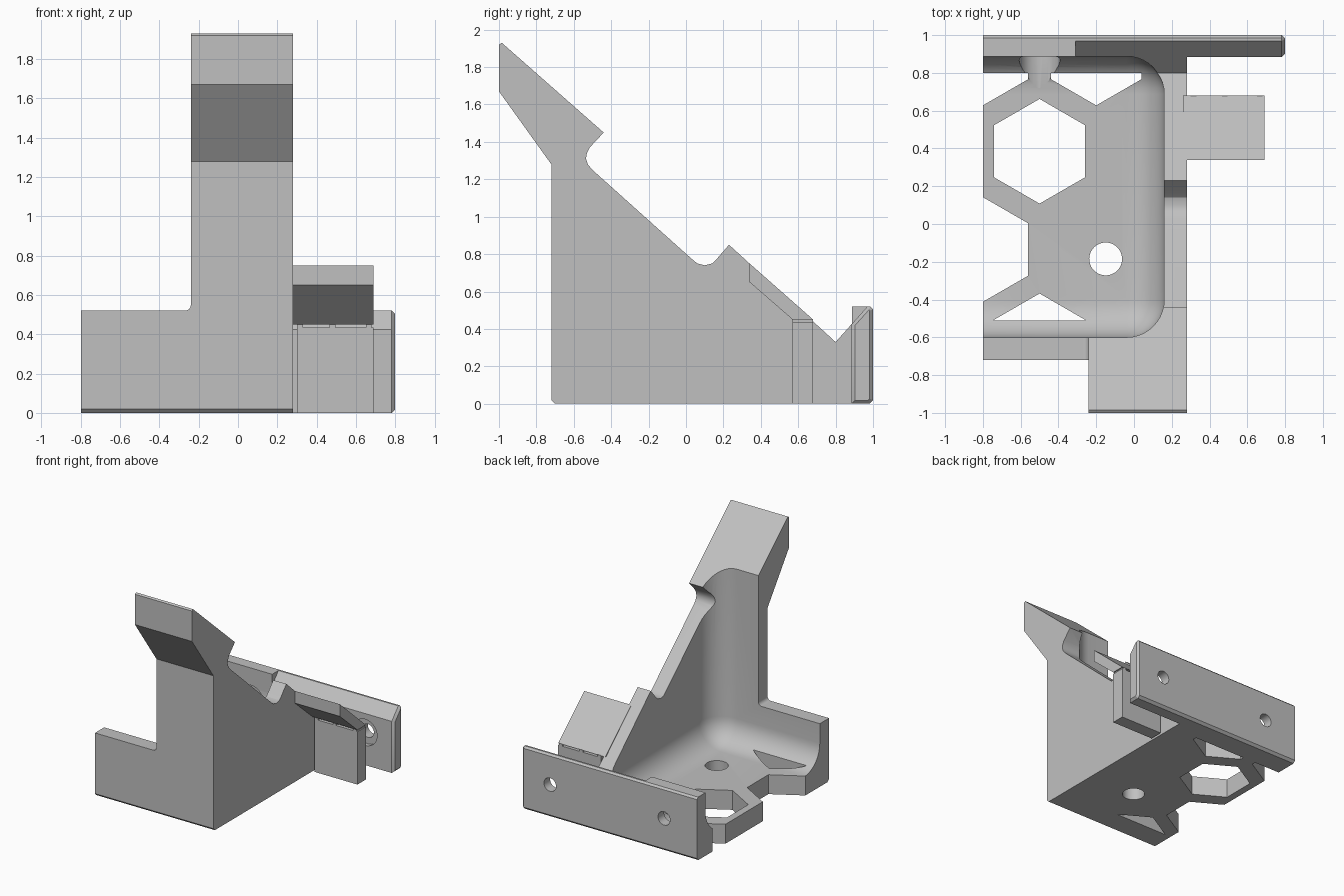
import bpy
import bmesh
import math
from mathutils import Vector, Matrix

cube = bpy.data.objects.get("Cube")
if cube:
    bpy.data.objects.remove(cube, do_unlink=True)

grey = bpy.data.materials.new("light grey plastic")
grey.use_nodes = True
grey.diffuse_color = (0.53, 0.53, 0.53, 1)
grey.node_tree.nodes["Principled BSDF"].inputs["Base Color"].default_value = grey.diffuse_color


def finish(bm, name):
    bmesh.ops.recalc_face_normals(bm, faces=bm.faces)
    mesh = bpy.data.meshes.new(name)
    bm.to_mesh(mesh)
    bm.free()
    mesh.materials.append(grey)
    obj = bpy.data.objects.new(name, mesh)
    bpy.context.collection.objects.link(obj)
    return obj


def prism(name, points, x0, x1, end_chamfer=0):
    """Extrude a (y, z) profile along x."""
    bm = bmesh.new()
    face = bm.faces.new([bm.verts.new((x0, y, z)) for y, z in points])
    new = bmesh.ops.extrude_face_region(bm, geom=[face])["geom"]
    bmesh.ops.translate(bm, vec=(x1 - x0, 0, 0),
                        verts=[v for v in new if isinstance(v, bmesh.types.BMVert)])
    if end_chamfer:
        rim = [e for e in bm.edges if all(abs(v.co.x - x1) < 1e-5 for v in e.verts)]
        bmesh.ops.bevel(bm, geom=rim, offset=end_chamfer, segments=1, affect='EDGES')
    return finish(bm, name)


def box(name, lo, hi, radius=0, pick=None):
    """Box between two corners, with the picked edges rounded."""
    bm = bmesh.new()
    bmesh.ops.create_cube(bm, size=1)
    lo, hi = Vector(lo), Vector(hi)
    for v in bm.verts:
        v.co = Vector(lo[i] + (v.co[i] + 0.5) * (hi[i] - lo[i]) for i in range(3))
    if radius:
        edges = [e for e in bm.edges if pick is None or pick(e)]
        bmesh.ops.bevel(bm, geom=edges, offset=radius, segments=10,
                        profile=0.5, affect='EDGES')
    return finish(bm, name)


def rod(start, axis, radius, length):
    """Cylinder from a start point along an axis."""
    axis = Vector(axis).normalized()
    bm = bmesh.new()
    bmesh.ops.create_cone(bm, cap_ends=True, segments=40, radius1=radius,
                          radius2=radius, depth=length)
    turn = axis.to_track_quat('Z', 'Y').to_matrix().to_4x4()
    bm.transform(Matrix.Translation(Vector(start) + axis * length / 2) @ turn)
    return finish(bm, "cutter")


def combine(target, other, operation):
    mod = target.modifiers.new("combine", 'BOOLEAN')
    mod.operation = operation
    mod.solver = 'EXACT'
    mod.object = other
    bpy.context.view_layer.objects.active = target
    bpy.ops.object.modifier_apply(modifier=mod.name)
    bpy.data.objects.remove(other, do_unlink=True)


def cut(target, other):
    combine(target, other, 'DIFFERENCE')


def join(target, other):
    combine(target, other, 'UNION')


# Side silhouette with the leaning arm and the round notches
notch_top = [(-0.44, 1.45), (-0.515, 1.37), (-0.53, 1.34), (-0.535, 1.31), (-0.525, 1.28), (-0.5, 1.25)]
notch_mid = [(0.03, 0.775), (0.06, 0.75), (0.1, 0.74), (0.14, 0.75), (0.165, 0.775), (0.23, 0.85)]
silhouette = ([(-0.7, 0), (-0.72, 0.02), (-0.72, 1.28), (-1, 1.67), (-1, 1.92), (-0.985, 1.93)]
              + notch_top + notch_mid
              + [(0.8, 0.33), (0.97, 0.52), (0.985, 0.52), (1, 0.505), (1, 0.02), (0.98, 0)])
body = prism("bracket_body", silhouette, -0.8, 0.28)

# Remove the part beside the tall column
cut(body, box("cutter", (-1.5, -1.5, 0.52), (-0.24, 0.86, 3), 0.03,
              lambda e: all(v.co.x > -0.3 and v.co.z < 0.6 for v in e.verts)))

# Back wall: sloped top edge, square along one end
wall = [(0.885, 0), (0.885, 0.425), (0.97, 0.52), (0.985, 0.52), (1, 0.505), (1, 0.02), (0.98, 0)]
join(body, prism("back_wall", wall, 0.2, 0.8, 0.018))
join(body, prism("wall_top", [(0.8, 0.3), (0.8, 0.52), (0.985, 0.52), (1, 0.505), (1, 0.3)], -0.8, -0.31))

# Rounded inner pocket
cut(body, box("cutter", (-1.6, -0.6, 0.16), (0.16, 0.888, 3), 0.2))

# Honeycomb openings in the floor, clipped front and back
for cx, cy in [(-0.5, 0.385), (-0.8, -0.135), (-0.5, -0.645), (-0.8, 0.905), (-0.2, 0.905)]:
    bm = bmesh.new()
    corners = [(cx + 0.277 * math.sin(k * math.pi / 3), cy + 0.277 * math.cos(k * math.pi / 3))
               for k in range(6)]
    face = bm.faces.new([bm.verts.new((x, y, -0.1)) for x, y in corners])
    for limit, side in ((-0.51, -1), (0.8, 1)):
        bmesh.ops.bisect_plane(bm, geom=bm.verts[:] + bm.edges[:] + bm.faces[:],
                               plane_co=(0, limit, 0), plane_no=(0, side, 0), clear_outer=True)
    new = bmesh.ops.extrude_face_region(bm, geom=bm.faces[:])["geom"]
    bmesh.ops.translate(bm, vec=(0, 0, 0.5),
                        verts=[v for v in new if isinstance(v, bmesh.types.BMVert)])
    cut(body, finish(bm, "cutter"))

# Round floor holes
for y in (0.47, -0.185):
    cut(body, rod((-0.15, y, -0.1), (0, 0, 1), 0.087, 0.5))

# Sloped ear on the outer side
join(body, prism("ear", [(0.34, 0.75), (0.34, 0.65), (0.57, 0.45), (0.68, 0.45), (0.675, 0.444)][:4],
                 0.26, 0.69))

# Back wall screw holes with counterbores
for x in (-0.5, 0.54):
    cut(body, rod((x, 0.7, 0.27), (0, 1, 0), 0.055, 0.5))
    cut(body, rod((x, 0.72, 0.27), (0, 1, 0), 0.108, 0.2))

# Slanted screw holes in the arm and the ear, counterbored from below
down = Vector((0, -0.66, -0.75))
for x, y, z, skin in ((-0.12, -0.92, 1.87, 0.03), (0.525, 0.51, 0.595, 0.04)):
    top = Vector((x, y, z))
    cut(body, rod(top - down * 0.1, down, 0.045, 0.3))
    cut(body, rod(top + down * skin, down, 0.086, 0.35))

# Break-away support under the ear, held by small tabs
support = box("ear_support", (0.3, 0.57, 0), (0.69, 0.68, 0.435))
tabs = [box("support_tab", (x, 0.57, 0.43), (x + 0.03, 0.68, 0.452)) for x in (0.3, 0.465, 0.65)]

for obj in [body, support] + tabs:
    bpy.ops.object.select_all(action='DESELECT')
    obj.select_set(True)
    bpy.context.view_layer.objects.active = obj
    bpy.ops.object.shade_smooth_by_angle(angle=math.radians(30))
